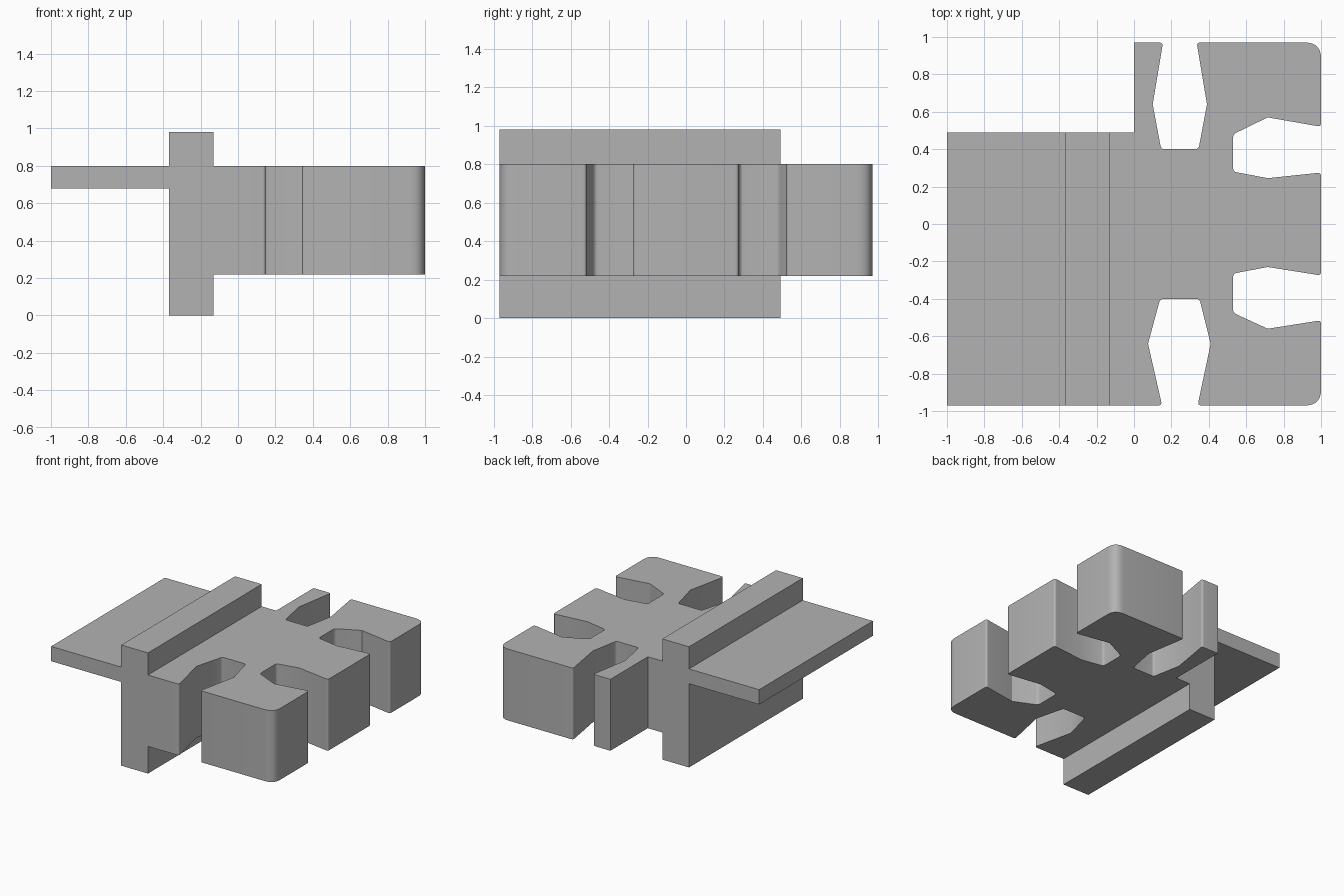
import bpy, bmesh, math
from mathutils import Vector

cube = bpy.data.objects.get("Cube")
if cube:
    bpy.data.objects.remove(cube, do_unlink=True)

HALF = 0.97      # half depth of the body
BACK = 0.49      # rear end of the rail

grey = bpy.data.materials.new("plain grey")
grey.use_nodes = True
colour = (0.45, 0.45, 0.45, 1)
grey.diffuse_color = colour
grey.node_tree.nodes["Principled BSDF"].inputs["Base Color"].default_value = colour


def rounded(corners):
    """Round each (x, y, size) corner of a closed outline."""
    out = []
    for i, (x, y, size) in enumerate(corners):
        p = Vector((x, y))
        if not size:
            out.append(p)
            continue
        a = p + (Vector(corners[i - 1][:2]) - p).normalized() * size
        b = p + (Vector(corners[(i + 1) % len(corners)][:2]) - p).normalized() * size
        steps = 10 if size > 0.05 else 5
        for k in range(steps + 1):
            t = k / steps
            out.append(a * (1 - t) ** 2 + p * 2 * t * (1 - t) + b * t ** 2)
    return out


def prism(name, points, shift):
    """Extrude a closed loop of 3D points along a vector."""
    bm = bmesh.new()
    face = bm.faces.new([bm.verts.new(p) for p in points])
    moved = bmesh.ops.extrude_face_region(bm, geom=[face])["geom"]
    bmesh.ops.translate(bm, vec=shift, verts=[v for v in moved if isinstance(v, bmesh.types.BMVert)])
    bmesh.ops.recalc_face_normals(bm, faces=bm.faces)
    mesh = bpy.data.meshes.new(name)
    bm.to_mesh(mesh)
    bm.free()
    mesh.materials.append(grey)
    obj = bpy.data.objects.new(name, mesh)
    bpy.context.collection.objects.link(obj)
    return obj


# Upright rail with a flat side flange, drawn in section
section = [(-1, 0.68), (-0.37, 0.68), (-0.37, 0), (-0.13, 0), (-0.13, 0.98),
           (-0.37, 0.98), (-0.37, 0.80), (-1, 0.80)]
rail = prism("flanged_rail", [(x, -HALF, z) for x, z in section], (0, HALF + BACK, 0))

# Block with four flared slots, drawn in plan
r = 0.02
plan = [
    (-0.25, -HALF, 0),
    # front slot
    (0.15, -HALF, r), (0.075, -0.64, 0), (0.14, -0.40, r),
    (0.35, -0.40, r), (0.41, -0.64, 0), (0.34, -HALF, r),
    # front outer corner and front side slot
    (1, -HALF, 0.085), (1, -0.515, r), (0.715, -0.56, 0), (0.53, -0.475, r),
    (0.53, -0.265, r), (0.715, -0.23, 0), (1, -0.275, r),
    # back side slot and back outer corner
    (1, 0.275, r), (0.715, 0.245, 0), (0.53, 0.28, r),
    (0.53, 0.48, r), (0.715, 0.57, 0), (1, 0.52, r), (1, HALF, 0.085),
    # back slot
    (0.335, HALF, r), (0.39, 0.64, 0), (0.345, 0.40, r),
    (0.145, 0.40, r), (0.10, 0.64, 0), (0.155, HALF, r),
    # notch behind the rail
    (0, HALF, 0), (0, BACK, 0), (-0.25, BACK, 0),
]
block = prism("slotted_block", [(p.x, p.y, 0.22) for p in rounded(plan)], (0, 0, 0.58))

# Join rail and block into one solid
union = rail.modifiers.new("join block", "BOOLEAN")
union.operation = "UNION"
union.solver = "EXACT"
union.object = block
bpy.ops.object.select_all(action="DESELECT")
rail.select_set(True)
bpy.context.view_layer.objects.active = rail
bpy.ops.object.modifier_apply(modifier=union.name)
bpy.data.objects.remove(block, do_unlink=True)
rail.name = "slotted_block_with_rail"
bpy.ops.object.shade_smooth_by_angle(angle=math.radians(30))
